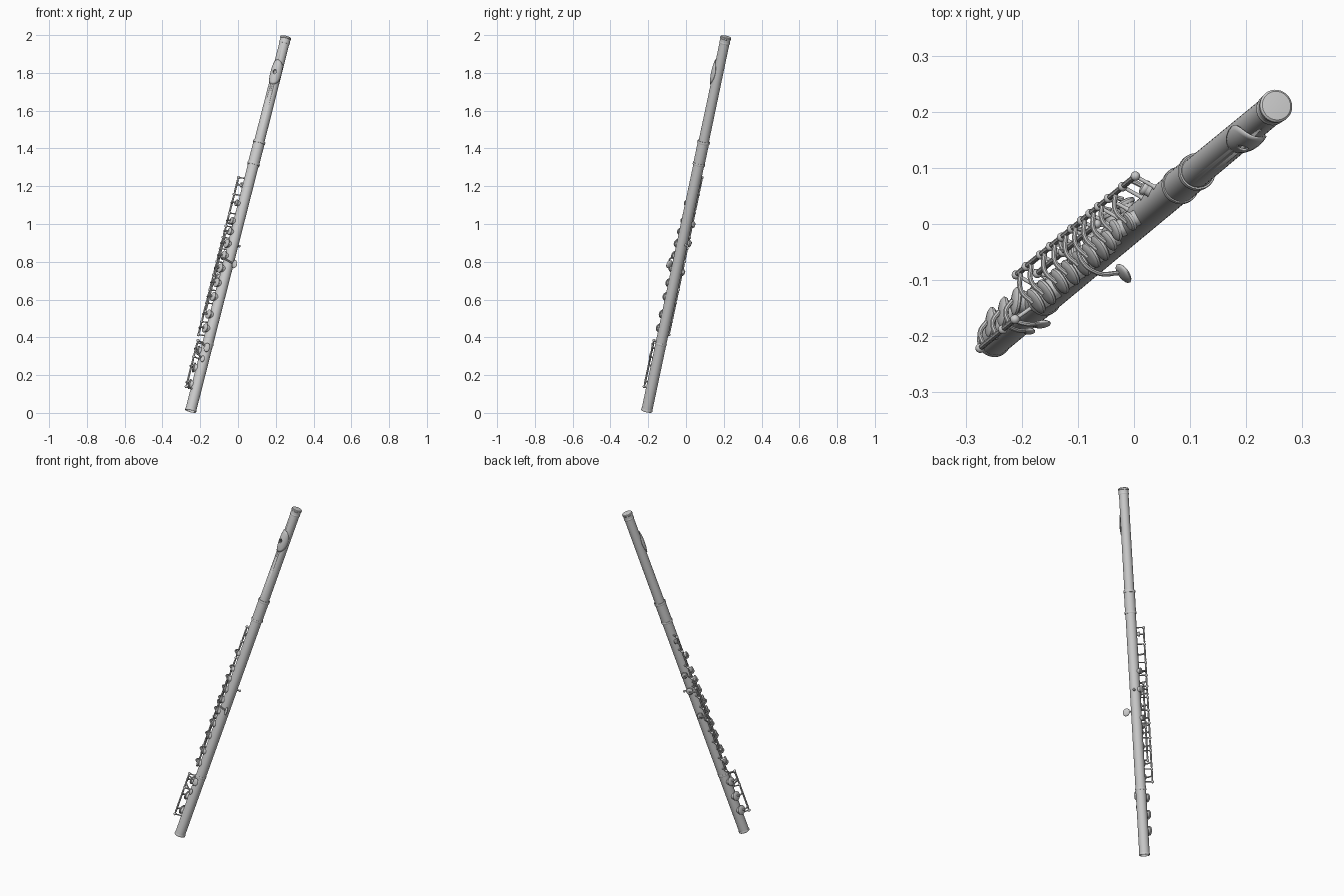
import bpy, bmesh
from math import sin, cos, pi, radians
from mathutils import Vector, Matrix

if "Cube" in bpy.data.objects:
    bpy.data.objects.remove(bpy.data.objects["Cube"])

# Flute axis: bottom and top end; local x faces up-front, local z runs along the tube
P0, P1 = Vector((-.251, -.208, .0095)), Vector((.254, .211, 1.991))
D = (P1 - P0).normalized()
L = (P1 - P0).length
U = (Vector((0, 0, 1)) - D * D.z).normalized()
V = D.cross(U)
M = Matrix((U, V, D)).transposed().to_4x4()
M.translation = P0
ROD_A, ROD_R = 68, .069      # main hinge rod: angle round the tube, distance
FOOT_A, FOOT_R = 4, .066     # foot hinge rod


def pt(t, deg, r):
    a = radians(deg)
    return Vector((r * cos(a), -r * sin(a), t * L))


def outward(t, deg):
    """Frame on the axis whose z points out of the tube."""
    return Matrix.Translation((0, 0, t * L)) @ Matrix.Rotation(-radians(deg), 4, 'Z') @ Matrix.Rotation(pi / 2, 4, 'Y')


def finish(name, bm, smooth=35):
    bmesh.ops.recalc_face_normals(bm, faces=bm.faces)
    me = bpy.data.meshes.new(name)
    bm.to_mesh(me)
    bm.free()
    ob = bpy.data.objects.new(name, me)
    bpy.context.collection.objects.link(ob)
    ob.matrix_world = M
    bpy.ops.object.select_all(action='DESELECT')
    ob.select_set(True)
    bpy.context.view_layer.objects.active = ob
    bpy.ops.object.shade_smooth_by_angle(angle=radians(smooth))
    return ob


def lathe(bm, prof, mat=Matrix(), seg=24, closed=False):
    rings = []
    for r, h in prof:
        if r < 1e-6:
            rings.append([bm.verts.new(mat @ Vector((0, 0, h)))] * seg)
        else:
            rings.append([bm.verts.new(mat @ Vector((r * cos(2 * pi * i / seg), r * sin(2 * pi * i / seg), h)))
                          for i in range(seg)])
    pairs = list(zip(rings, rings[1:])) + ([(rings[-1], rings[0])] if closed else [])
    for a, b in pairs:
        for i in range(seg):
            j = (i + 1) % seg
            bm.faces.new(list(dict.fromkeys((a[i], a[j], b[j], b[i]))))


def ball(bm, p, r, scale=(1, 1, 1), rot=Matrix()):
    bmesh.ops.create_uvsphere(bm, u_segments=14, v_segments=8, radius=r,
                              matrix=Matrix.Translation(p) @ rot @ Matrix.Diagonal((*scale, 1)))


def wires(name, paths, radius):
    cu = bpy.data.curves.new(name, 'CURVE')
    cu.dimensions = '3D'
    cu.bevel_depth, cu.bevel_resolution, cu.use_fill_caps = radius, 2, True
    cu.resolution_u = 5
    for path in paths:
        sp = cu.splines.new('BEZIER')
        sp.bezier_points.add(len(path) - 1)
        for b, p in zip(sp.bezier_points, path):
            b.co = p
            b.handle_left_type = b.handle_right_type = 'AUTO' if len(path) > 2 else 'VECTOR'
    ob = bpy.data.objects.new(name, cu)
    bpy.context.collection.objects.link(ob)
    ob.matrix_world = M
    bpy.ops.object.select_all(action='DESELECT')
    ob.select_set(True)
    bpy.context.view_layer.objects.active = ob
    bpy.ops.object.convert(target='MESH')
    bpy.ops.object.shade_smooth_by_angle(angle=radians(40))


# Hollow tube with barrel
bm = bmesh.new()
lathe(bm, [(.029, 0), (.029, .66 * L), (.0305, .661 * L), (.0305, .717 * L), (.0275, .719 * L), (.0265, .985 * L),
           (.0235, .985 * L), (.026, .66 * L), (.026, 0)], seg=40, closed=True)
tube = finish("tube", bm)
MOUTH_T, MOUTH_A = .902, -32
bm = bmesh.new()
bmesh.ops.create_cone(bm, cap_ends=True, segments=24, radius1=.010, radius2=.010, depth=.05,
                      matrix=outward(MOUTH_T, MOUTH_A) @ Matrix.Translation((0, 0, .035)))
cutter = finish("mouth_hole_cutter", bm)
cutter.hide_render = True
mod = tube.modifiers.new("mouth_hole", 'BOOLEAN')
mod.operation, mod.object, mod.solver = 'DIFFERENCE', cutter, 'EXACT'
bpy.context.view_layer.objects.active = tube
bpy.ops.object.modifier_apply(modifier="mouth_hole")
bpy.data.objects.remove(cutter)

# Joint rings
bm = bmesh.new()
for t, r, h in ((.003, .0305, .006), (.18, .031, .006), (.66, .0335, .006), (.718, .0335, .007), (.984, .0285, .005)):
    z = t * L
    lathe(bm, [(r - .004, z - h), (r - .001, z - h), (r, z - h * .5), (r, z + h * .5), (r - .001, z + h), (r - .004, z + h)], seg=40)
finish("joint_rings", bm)

# Crown closing the head
bm = bmesh.new()
lathe(bm, [(0, .982 * L), (.0275, .982 * L), (.0275, L - .012), (.0295, L - .010), (.0295, L - .003), (.026, L), (.012, L + .001), (0, L + .001)], seg=40)
finish("crown", bm)

# Lip plate, an oval sheet wrapped round the tube with an open hole
bm = bmesh.new()
rows, n = [], 40
for rho in (.18, .25, .4, .6, .8, 1):
    rows.append([bm.verts.new(pt(MOUTH_T + .068 / L * rho * cos(f), MOUTH_A + 78 * rho * sin(f), .0365 - .0065 * rho ** 2))
                 for f in (2 * pi * i / n for i in range(n))])
for a, b in zip(rows, rows[1:]):
    for i in range(n):
        bm.faces.new((a[i], a[(i + 1) % n], b[(i + 1) % n], b[i]))
plate = finish("lip_plate", bm)
sol = plate.modifiers.new("thickness", 'SOLIDIFY')
sol.thickness, sol.offset = .003, 0

# Key cups: position, angle, radius; the foot and thumb keys sit further round
main = [(.55, 12, .018), (.503, 18, .02), (.474, 8, .02)] + \
       [(t, 8, .025) for t in (.442, .41, .376, .337, .3, .253, .216)]
side = [(.602, 70, .014), (.5, 105, .018), (.45, 110, .02), (.372, 100, .018), (.355, 45, .018)]
foot = [(.158, 45, .025), (.112, 45, .027), (.068, 45, .027)]
bm, holes = bmesh.new(), bmesh.new()
for t, a, r in main + side + foot:
    f = outward(t, a)
    lathe(bm, [(0, .036), (r * .93, .036), (r, .038), (r, .042), (r * .85, .045), (r * .45, .0465), (0, .047)], f)
    lathe(holes, [(r * .8, .020), (r * .8, .036)], f)
finish("key_cups", bm)
finish("tone_holes", holes)

# Key arms from each cup to its hinge rod
arms = []
for keys, ra, rr in ((main + side, ROD_A, ROD_R), (foot, FOOT_A, FOOT_R)):
    for t, a, r in keys:
        arms.append([pt(t, a, .047), pt(t, a + (ra - a) * .5, .062), pt(t, ra, rr)])
wires("key_arms", arms, .0045)

# Hinge rods, inner rod and foot rod, with thicker sleeves between the posts
wires("hinge_rods", [[pt(.2, ROD_A, ROD_R), pt(.62, ROD_A, ROD_R)], [pt(.26, 50, .055), pt(.47, 50, .055)],
                     [pt(.055, FOOT_A, FOOT_R), pt(.176, FOOT_A, FOOT_R)]], .0036)
posts = [(t, ROD_A, ROD_R) for t in (.2, .235, .285, .32, .36, .395, .43, .46, .49, .525, .575, .62)]
posts += [(t, 50, .055) for t in (.26, .35, .47)] + [(t, FOOT_A, FOOT_R) for t in (.055, .135, .178)]
wires("hinge_sleeves", [[pt(p[0] + .006, *p[1:]), pt(q[0] - .006, *q[1:])] for p, q in zip(posts, posts[1:])
                        if p[1] == q[1] and p[0] < q[0]], .0052)

# Posts with ball heads
bm = bmesh.new()
for t, a, r in posts:
    ball(bm, pt(t, a, r), .0085)
    lathe(bm, [(.0065, .026), (.0035, .033), (.0035, r)], outward(t, a), 12)
finish("posts", bm)

# Side lever, foot lever and the thumb rest peg
wires("levers", [[pt(.4, 55, .055), pt(.402, 10, .055), pt(.398, -35, .05), pt(.393, -78, .05)],
                 [pt(.172, FOOT_A, FOOT_R), pt(.172, -18, .052), pt(.166, -50, .04)],
                 [pt(.15, FOOT_A, FOOT_R), pt(.142, -15, .052), pt(.135, -38, .040)]], .0042)
bm = bmesh.new()
ball(bm, pt(.392, -88, .056), .023, (.3, .85, 1), Matrix.Rotation(.4, 4, 'X'))
ball(bm, pt(.166, -52, .041), .022, (.27, .75, 1.1), Matrix.Rotation(radians(52), 4, 'Z'))
ball(bm, pt(.135, -42, .041), .016, (.3, .7, 1.1), Matrix.Rotation(radians(42), 4, 'Z'))
finish("finger_paddles", bm)
bm = bmesh.new()
lathe(bm, [(.008, .026), (.0045, .032), (.0045, .043)], outward(.448, 178), 14)
ball(bm, pt(.448, 178, .045), .007)
finish("thumb_rest_peg", bm)
